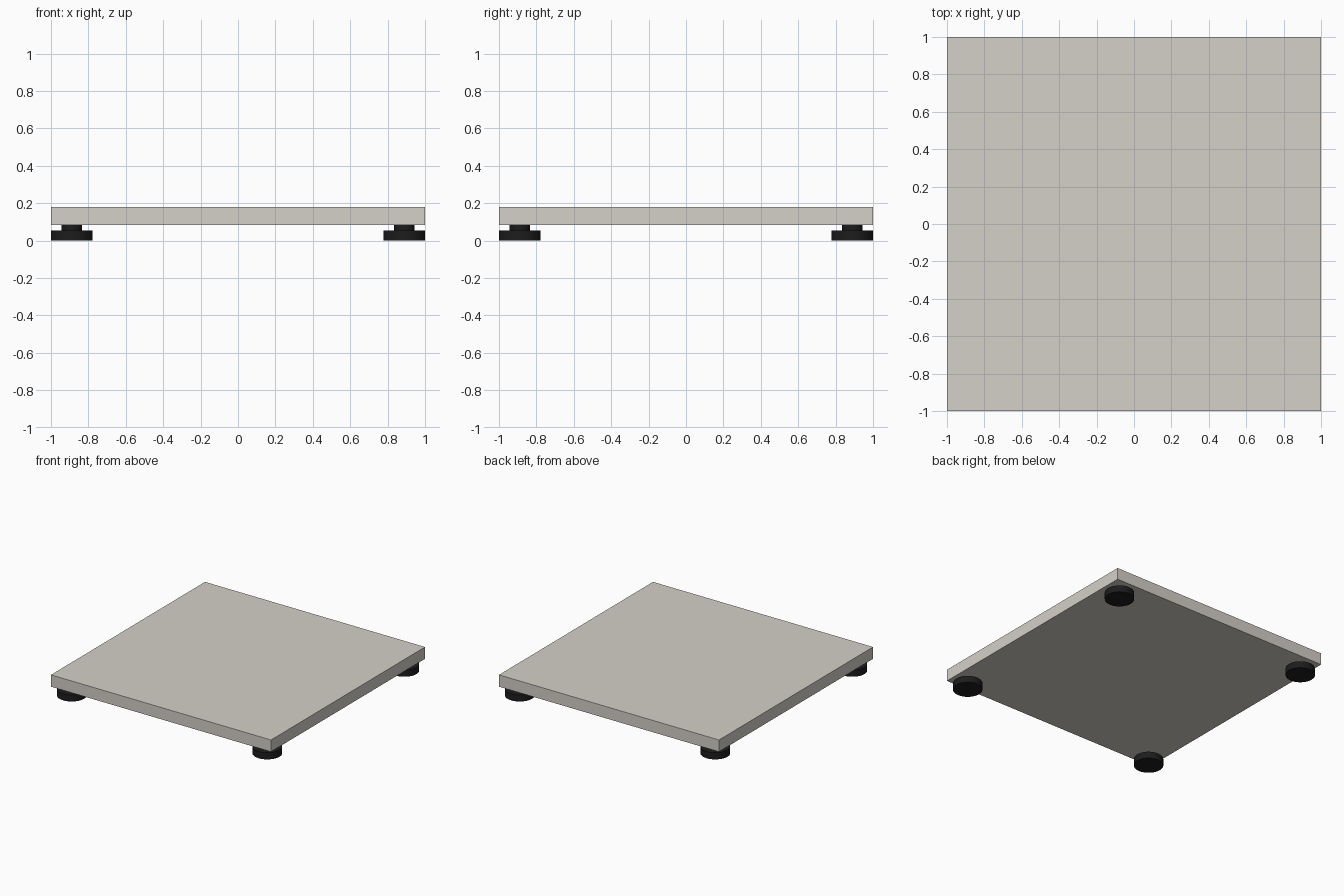
import bpy
import math

if "Cube" in bpy.data.objects:
    bpy.data.objects.remove(bpy.data.objects["Cube"])

PLATE_BOTTOM, PLATE_TOP = 0.083, 0.18
PAD_TOP = 0.055
INSET = 0.889


def material(name, color):
    mat = bpy.data.materials.new(name)
    mat.diffuse_color = color
    mat.use_nodes = True
    mat.node_tree.nodes["Principled BSDF"].inputs["Base Color"].default_value = mat.diffuse_color
    return mat


stone = material("warm_grey", (0.66, 0.63, 0.58, 1))
rubber = material("black_rubber", (0.012, 0.012, 0.012, 1))


def cylinder(name, x, y, radius, z0, z1):
    bpy.ops.mesh.primitive_cylinder_add(
        vertices=48, radius=radius, depth=z1 - z0, location=(x, y, (z0 + z1) / 2))
    obj = bpy.context.object
    obj.name = name
    obj.data.materials.append(rubber)
    bpy.ops.object.shade_smooth_by_angle(angle=math.radians(30))


# Square plate
bpy.ops.mesh.primitive_cube_add(size=1, location=(0, 0, (PLATE_BOTTOM + PLATE_TOP) / 2))
plate = bpy.context.object
plate.name = "plate"
plate.scale = (2, 2, PLATE_TOP - PLATE_BOTTOM)
bpy.ops.object.transform_apply(location=False, rotation=False, scale=True)
plate.data.materials.append(stone)

# Four feet, each a wide pad with a narrow stem
for side, sx in (("left", -1), ("right", 1)):
    for end, sy in (("front", -1), ("back", 1)):
        x, y = sx * INSET, sy * INSET
        cylinder(f"foot_pad_{end}_{side}", x, y, 0.111, 0, PAD_TOP)
        cylinder(f"foot_stem_{end}_{side}", x, y, 0.055, PAD_TOP, PLATE_BOTTOM)
